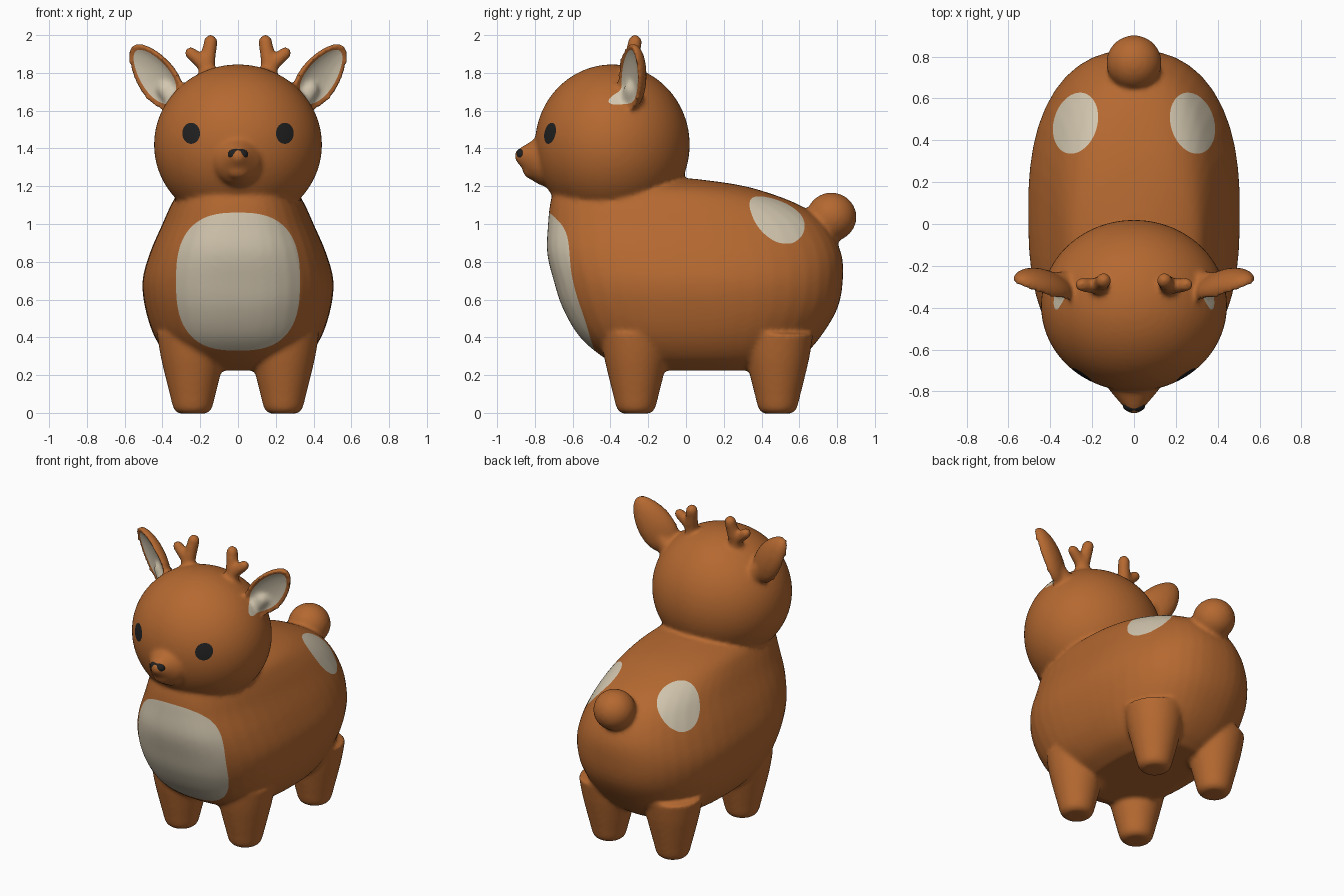
import bpy, bmesh, math
from mathutils import Vector, Matrix

cube = bpy.data.objects.get("Cube")
if cube:
    bpy.data.objects.remove(cube, do_unlink=True)


def material(name, rgb):
    m = bpy.data.materials.new(name)
    m.use_nodes = True
    m.diffuse_color = (*rgb, 1)
    m.node_tree.nodes["Principled BSDF"].inputs["Base Color"].default_value = (*rgb, 1)
    return m


brown = material("warm brown fur", (0.46, 0.14, 0.03))
cream = material("cream fur", (0.65, 0.57, 0.43))
black = material("soft black", (0.015, 0.015, 0.015))


def catmull(rows, steps):
    """Smoothly interpolate a list of equal-length tuples."""
    pts = [rows[0]] + rows + [rows[-1]]
    out = []
    for i in range(1, len(pts) - 2):
        for k in range(steps):
            t = k / steps
            out.append([0.5 * (2 * b + (c - a) * t + (2 * a - 5 * b + 4 * c - d) * t * t
                               + (3 * b - a - 3 * c + d) * t ** 3)
                        for a, b, c, d in zip(*pts[i - 1:i + 3])])
    return out + [list(rows[-1])]


def loft(bm, rows, x=0.0, n_front=2.0, n_back=2.0, sides=48):
    """Stack rounded horizontal sections: height, front y, back y, half width."""
    rings = []
    for z, front, back, half in catmull(rows, 6):
        ring = []
        for i in range(sides):
            a = 2 * math.pi * i / sides
            c, s = math.cos(a), math.sin(a)
            n = n_front if s < 0 else n_back
            r = (abs(c) ** n + abs(s) ** n) ** (-1 / n)
            ring.append(bm.verts.new((x + half * r * c,
                                      (front + back) / 2 + (back - front) / 2 * r * s, z)))
        rings.append(ring)
    for lo, hi in zip(rings, rings[1:]):
        for i in range(sides):
            j = (i + 1) % sides
            bm.faces.new((lo[i], lo[j], hi[j], hi[i]))
    bm.faces.new(rings[0][::-1])
    bm.faces.new(rings[-1])


def ball(bm, center, radii, segments=32):
    mat = Matrix.Translation(center) @ Matrix.Diagonal((*radii, 1))
    return bmesh.ops.create_uvsphere(bm, u_segments=segments, v_segments=segments // 2,
                                     radius=1, matrix=mat)["verts"]


def limb(bm, a, b, ra, rb, steps=12):
    """Tapered round limb made of overlapping balls."""
    for i in range(steps + 1):
        t = i / steps
        r = ra + (rb - ra) * t
        ball(bm, Vector(a).lerp(Vector(b), t), (r, r, r), 20)


# Ear frame: length, facing and width directions
EAR = Vector((0.44, -0.29, 1.785))
LONG = Vector((0.58, 0.1, 0.8)).normalized()
FACE = Vector((0.58, -0.8, 0.1))
FACE = (FACE - LONG * FACE.dot(LONG)).normalized()
WIDE = LONG.cross(FACE)

bm = bmesh.new()

# Torso
loft(bm, [(0.225, -0.3, 0.52, 0.25), (0.29, -0.43, 0.61, 0.36), (0.4, -0.56, 0.71, 0.44),
          (0.55, -0.65, 0.80, 0.49), (0.7, -0.70, 0.83, 0.505), (0.85, -0.735, 0.82, 0.465),
          (1.0, -0.73, 0.74, 0.40), (1.1, -0.72, 0.60, 0.355), (1.17, -0.70, 0.42, 0.31),
          (1.21, -0.66, 0.26, 0.24), (1.24, -0.6, 0.04, 0.14)], n_front=2.7, n_back=2.4)

# Head, muzzle, chin and tail
ball(bm, (0, -0.39, 1.42), (0.445, 0.41, 0.425), 64)
limb(bm, (0, -0.72, 1.335), (0, -0.865, 1.36), 0.14, 0.045)
ball(bm, (0, -0.81, 1.285), (0.065, 0.055, 0.05))
ball(bm, (0, 0.77, 1.037), (0.133, 0.133, 0.13))

for side in (-1, 1):
    # Legs
    for y in (-0.265, 0.485):
        leg = [(-0.004, 0.07), (0.02, 0.1), (0.1, 0.122), (0.2, 0.147), (0.3, 0.17), (0.42, 0.19)]
        loft(bm, [(z, y - r, y + r, r) for z, r in leg], x=side * 0.24, sides=32)
    # Antlers
    limb(bm, (side * 0.175, -0.31, 1.76), (side * 0.145, -0.27, 1.965), 0.044, 0.038)
    limb(bm, (side * 0.175, -0.3, 1.84), (side * 0.25, -0.29, 1.905), 0.038, 0.034)
    # Cupped ears
    for v in ball(bm, (0, 0, 0), (1, 1, 1), 48):
        l, w, n = v.co
        w *= 1 - 0.2 * l
        if n > 0.01:
            n = 0.45 - 0.6 * n
        p = EAR + LONG * l * 0.2 + WIDE * w * 0.115 + FACE * n * 0.07
        v.co = (p.x * side, p.y, p.z)
    limb(bm, (side * 0.3, -0.29, 1.62), (side * 0.38, -0.28, 1.71), 0.07, 0.05, 6)

bmesh.ops.recalc_face_normals(bm, faces=bm.faces[:])
mesh = bpy.data.meshes.new("fawn_body")
bm.to_mesh(mesh)
bm.free()
body = bpy.data.objects.new("fawn_body", mesh)
bpy.context.collection.objects.link(body)
for m in (brown, cream, black):
    mesh.materials.append(m)

# Fuse all parts into one soft skin
fuse = body.modifiers.new("fuse", "REMESH")
fuse.mode = "VOXEL"
fuse.voxel_size = 0.0125
soften = body.modifiers.new("soften", "SMOOTH")
soften.factor = 0.5
soften.iterations = 10
bpy.context.view_layer.objects.active = body
body.select_set(True)
for name in ("fuse", "soften"):
    bpy.ops.object.modifier_apply(modifier=name)


def oval(u, v, ru, rv, n=2):
    return abs(u / ru) ** n + abs(v / rv) ** n - 1


def ear_lining(p):
    d = p - EAR
    l, w = d.dot(LONG), d.dot(WIDE)
    return oval(l, w / (1 - l), 0.165, 0.088)


# Marking rules on mirrored points: material slot, outline, allowed area
markings = [
    (1, lambda p: oval(p.x, p.z - 0.695, 0.328, 0.365, 2.7), lambda p, n: p.y < -0.35 and n.y < 0),
    (1, lambda p: oval(p.x - 0.28 + 0.15 * (p.y - 0.48), p.y - 0.482, 0.106, 0.146),
     lambda p, n: 0.8 < p.z < 1.3 and n.z > 0),
    (1, ear_lining, lambda p, n: (p - EAR).length < 0.24 and p.x > 0.31 and n.dot(FACE) > 0.1),
    (2, lambda p: oval(p.x - 0.248, p.z - 1.48, 0.047, 0.056), lambda p, n: p.y < -0.5),
]


def mirrored(v):
    return Vector((abs(v.x), v.y, v.z))


def mirrored_normal(p, n):
    return Vector((n.x if p.x >= 0 else -n.x, n.y, n.z))


# Cut each marking outline into the skin, then colour the inside
bm = bmesh.new()
bm.from_mesh(body.data)
for slot, outline, allowed in markings:
    bm.normal_update()
    value = {}
    for v in bm.verts:
        p = mirrored(v.co)
        if allowed(p, mirrored_normal(v.co, v.normal)):
            value[v] = outline(p)
    cuts = []
    for e in bm.edges:
        a, b = e.verts
        if a in value and b in value and value[a] * value[b] < 0:
            t = value[a] / (value[a] - value[b])
            cuts.append((e, a, min(max(t, 0.05), 0.95)))
    new = [bmesh.utils.edge_split(e, a, t)[1] for e, a, t in cuts]
    if new:
        bmesh.ops.connect_verts(bm, verts=new)
    bm.normal_update()
    for f in bm.faces:
        c = f.calc_center_median()
        p = mirrored(c)
        if allowed(p, mirrored_normal(c, f.normal)) and outline(p) < 0:
            f.material_index = slot
for f in bm.faces:
    f.smooth = True
bm.to_mesh(body.data)
bm.free()

# Nose
bm = bmesh.new()
ball(bm, (0, -0.867, 1.368), (0.054, 0.034, 0.034))
for f in bm.faces:
    f.smooth = True
nose_mesh = bpy.data.meshes.new("nose")
bm.to_mesh(nose_mesh)
bm.free()
nose_mesh.materials.append(black)
bpy.context.collection.objects.link(bpy.data.objects.new("nose", nose_mesh))
